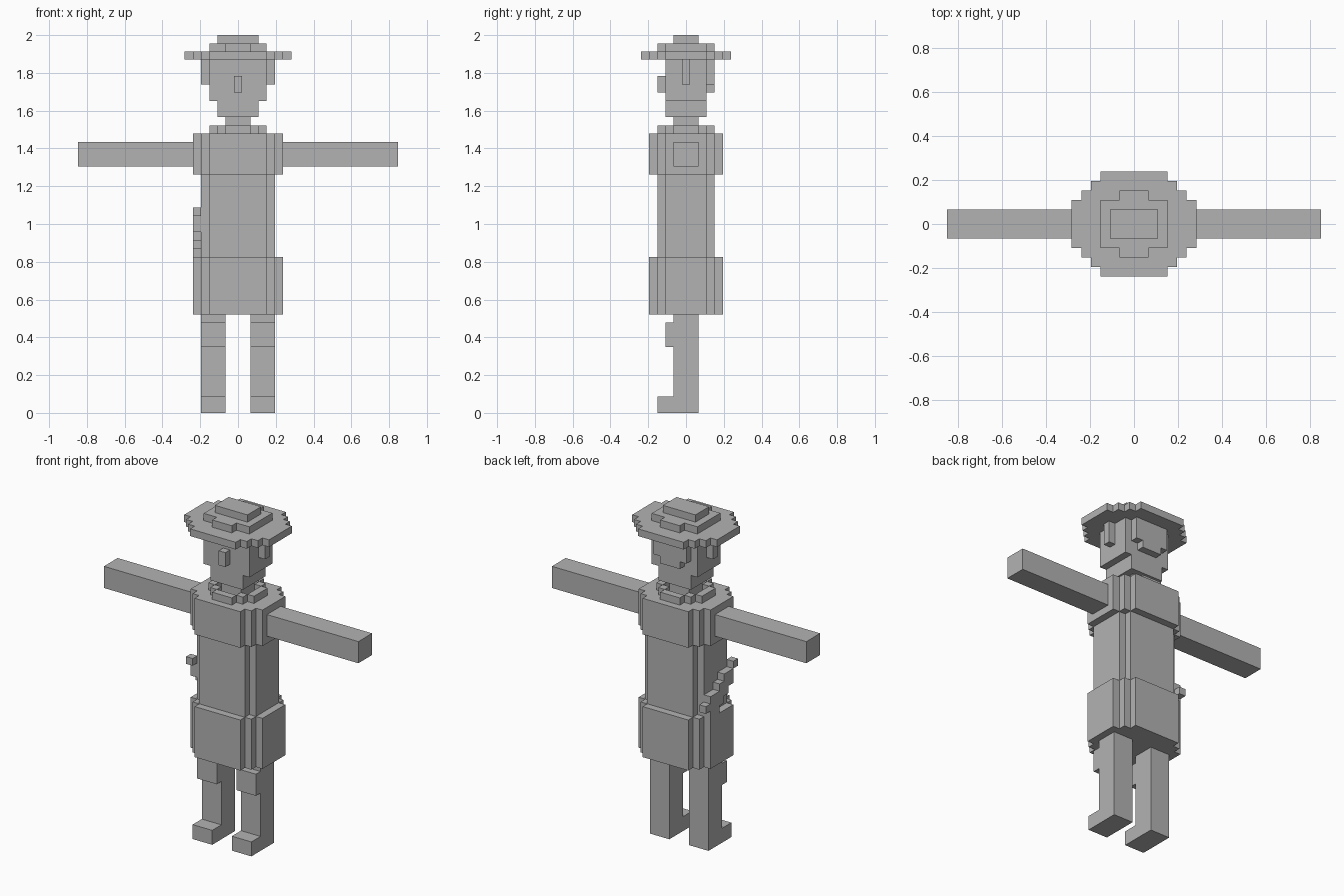
import bpy
import bmesh
from mathutils import Vector

if "Cube" in bpy.data.objects:
    bpy.data.objects.remove(bpy.data.objects["Cube"])

U = 2 / 46  # one block unit

grey = bpy.data.materials.new("plain grey")
grey.diffuse_color = (0.45, 0.45, 0.45, 1)
grey.use_nodes = True
grey.node_tree.nodes["Principled BSDF"].inputs["Base Color"].default_value = grey.diffuse_color


def prism(name, outline, lo, hi, axis="z"):
    """Extrude a flat outline along one axis between lo and hi (block units)."""
    place = {"z": lambda a, b, c: (a, b, c),
             "x": lambda a, b, c: (c, a, b),
             "y": lambda a, b, c: (a, c, b)}[axis]
    bm = bmesh.new()
    face = bm.faces.new([bm.verts.new(Vector(place(a, b, lo)) * U) for a, b in outline])
    out = bmesh.ops.extrude_face_region(bm, geom=[face], use_keep_orig=True)
    shift = Vector(place(0, 0, hi - lo)) * U
    bmesh.ops.translate(bm, vec=shift,
                        verts=[v for v in out["geom"] if isinstance(v, bmesh.types.BMVert)])
    bmesh.ops.recalc_face_normals(bm, faces=bm.faces[:])
    mesh = bpy.data.meshes.new(name)
    bm.to_mesh(mesh)
    bm.free()
    mesh.materials.append(grey)
    obj = bpy.data.objects.new(name, mesh)
    bpy.context.collection.objects.link(obj)
    return obj


def box(name, x, y, z):
    return prism(name, [(x[0], y[0]), (x[1], y[0]), (x[1], y[1]), (x[0], y[1])], *z)


def stepped(*steps):
    """Four-way symmetric outline from (half width, half depth) steps, widest first."""
    quarter = [steps[0]]
    for (_, y0), (x1, y1) in zip(steps, steps[1:]):
        quarter += [(x1, y0), (x1, y1)]
    back = quarter[::-1]
    return (quarter + [(-x, y) for x, y in back]
            + [(-x, -y) for x, y in quarter] + [(x, -y) for x, y in back])


WIDE = stepped((5.5, 2.5), (4.5, 3.5), (3.5, 4.5))

# Body and hat, stacked from the skirt up
prism("skirt", WIDE, 12, 19)
prism("torso", stepped((4.5, 2.5), (3.5, 3.5)), 19, 29)
prism("shoulders", WIDE, 29, 34)
prism("neck", stepped((1.5, 1.5)), 34, 36)
prism("jaw", stepped((2.5, 2.5)), 36, 38)
prism("head", stepped((3.5, 2.5)), 38, 43)
prism("hat_brim", stepped((6.5, 2.5), (5.5, 3.5), (4.5, 4.5), (3.5, 5.5)), 43, 44)
prism("hat_crown", stepped((3.5, 2.5), (1.5, 3.5)), 44, 45)
prism("hat_top", stepped((2.5, 1.5)), 45, 46)

# Face and hair
box("nose", (-0.5, 0.5), (-3.5, -2.5), (39, 41))
prism("hair_bun", [(-1.5, 39), (1.5, 39), (1.5, 40), (2.5, 40), (2.5, 43),
                   (-2.5, 43), (-2.5, 40), (-1.5, 40)], 2.5, 3.5, "y")

# Leg side profile with knee and foot
LEG = [(-3.5, 0), (1.5, 0), (1.5, 12), (-1.5, 12), (-1.5, 11),
       (-2.5, 11), (-2.5, 8), (-1.5, 8), (-1.5, 2), (-3.5, 2)]

# Paired parts and the beaded collar ring
for side, s in (("left", -1), ("right", 1)):
    def span(a, b):
        return tuple(sorted((s * a, s * b)))
    prism(side + "_leg", LEG, *span(1.5, 4.5), "x")
    box(side + "_arm", span(5.5, 19.5), (-1.5, 1.5), (30, 33))
    box(side + "_ear", span(3.5, 4.5), (-0.5, 0.5), (40, 43))
    box(side + "_collar", span(2.5, 3.5), (-1.5, 1.5), (34, 35))
    for end, y in (("front", (-2.5, -1.5)), ("back", (1.5, 2.5))):
        box(f"{side}_{end}_collar_corner", span(1.5, 2.5), y, (34, 35))
box("front_collar", (-1.5, 1.5), (-3.5, -2.5), (34, 35))
box("back_collar", (-1.5, 1.5), (2.5, 3.5), (34, 35))

# Diagonal ornament on the hip: bottom and top of each column, front to back
COLUMNS = [(24, 25), (22, 24), (21, 24), (20, 23), (19, 22), (19, 22), (20, 21)]
for i, z in enumerate(COLUMNS):
    box(f"hip_ornament_{i + 1}", (-5.5, -4.5), (i - 3.5, i - 2.5), z)
